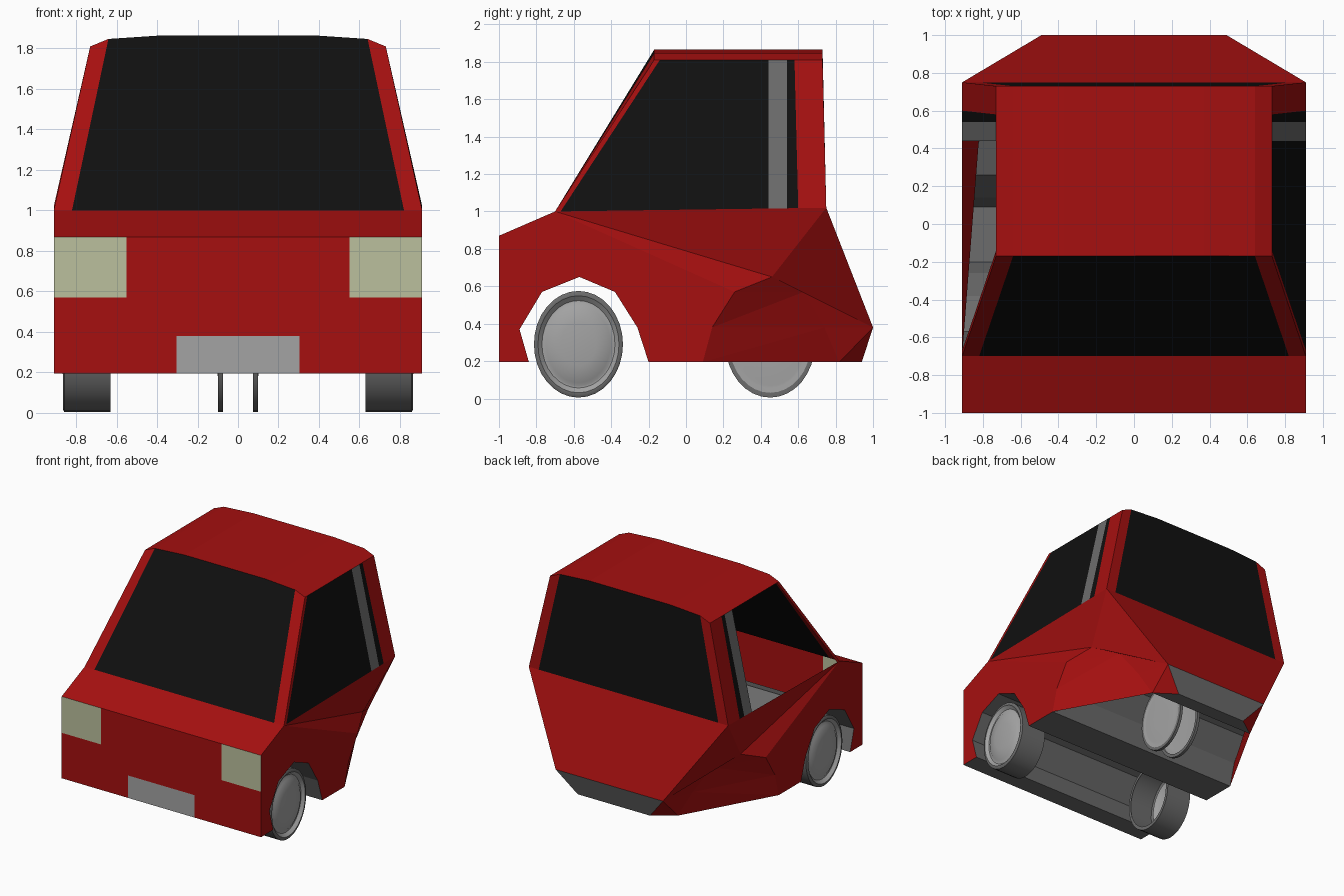
import bpy, bmesh, math
from mathutils import Vector

if "Cube" in bpy.data.objects:
    bpy.data.objects.remove(bpy.data.objects["Cube"])


def material(name, color):
    m = bpy.data.materials.new(name)
    m.use_nodes = True
    m.diffuse_color = (*color, 1)
    m.node_tree.nodes["Principled BSDF"].inputs["Base Color"].default_value = (*color, 1)
    return m


MATS = [
    material("red paint", (0.38, 0.005, 0.005)),
    material("black glass", (0.005, 0.005, 0.005)),
    material("dark grey", (0.15, 0.15, 0.15)),
    material("light grey", (0.37, 0.37, 0.37)),
    material("pale headlight", (0.5, 0.53, 0.34)),
]
RED, GLASS, DARK, LIGHT, LAMP = range(5)
CENTRE = Vector((0, 0, 0.7))


def build(name, faces, outward=True):
    """Make one object from (points, material) faces, turned away from the centre."""
    bm = bmesh.new()
    for points, mat in faces:
        f = bm.faces.new([bm.verts.new(p) for p in points])
        f.material_index = mat
        f.normal_update()
        if outward and f.normal.dot(f.calc_center_median() - CENTRE) < 0:
            f.normal_flip()
    bmesh.ops.remove_doubles(bm, verts=bm.verts, dist=0.0005)
    return finish(name, bm)


def finish(name, bm):
    mesh = bpy.data.meshes.new(name)
    bm.to_mesh(mesh)
    bm.free()
    for m in MATS:
        mesh.materials.append(m)
    ob = bpy.data.objects.new(name, mesh)
    bpy.context.collection.objects.link(ob)
    return ob


def mirror(faces):
    return faces + [([(-x, y, z) for x, y, z in pts], m) for pts, m in faces]


W = 0.91  # half width of the body

# Key points of the side, as (half width, y, z)
nose_low, nose_top = (W, -1, 0.195), (W, -1, 0.87)
sill_front, sill_back = (W, -0.7, 1.0), (W, 0.75, 1.02)
front_arch = [(W, y, z) for y, z in
              [(-0.84, 0.195), (-0.89, 0.37), (-0.77, 0.57), (-0.57, 0.65),
               (-0.38, 0.57), (-0.26, 0.38), (-0.2, 0.195)]]
rear_arch = [(W, 0.09, 0.195), (W, 0.14, 0.38), (W, 0.26, 0.57), (0.82, 0.46, 0.65),
             (0.68, 0.63, 0.57), (0.58, 0.74, 0.38), (0.5, 0.82, 0.195)]
tail_low, tail = (0.33, 0.94, 0.195), (0.49, 1.0, 0.38)


def strip(path, mat):
    """Full-width panels between successive side points."""
    flip = lambda p: (-p[0], p[1], p[2])
    return [([flip(a), flip(b), b, a], mat) for a, b in zip(path, path[1:])]


# Underside with wheel tunnels, and the lower tail
build("underbody", strip([nose_low] + front_arch + rear_arch + [tail_low, tail], DARK), False)
build("tail_panel", strip([tail, sill_back], RED))
build("bonnet", strip([nose_top, sill_front], RED))

# Front panel, cut into cells for headlights and plate
xs = [-W, -0.55, -0.305, 0.305, 0.55, W]
zs = [0.195, 0.38, 0.57, 0.87]
front = []
for i in range(len(xs) - 1):
    for j in range(len(zs) - 1):
        x0, x1, z0, z1 = xs[i], xs[i + 1], zs[j], zs[j + 1]
        mat = LAMP if i in (0, 4) and j == 2 else LIGHT if i == 2 and j == 0 else RED
        front.append(([(x0, -1, z0), (x1, -1, z0), (x1, -1, z1), (x0, -1, z1)], mat))
build("front_panel", front)

# Body sides, with the rear arches closed in
fa, ra = front_arch, rear_arch
sides = [
    [nose_low, *fa[:4], sill_front, nose_top],
    [sill_front, fa[3], fa[4], ra[2]],
    [sill_front, ra[2], ra[3]],
    [sill_front, ra[3], sill_back],
    [*fa[4:], *ra[:3]],
    [sill_back, ra[3], tail],
    [ra[3], ra[4], tail],
    [ra[4], ra[5], tail],
    [ra[5], ra[6], tail],
    [ra[6], tail_low, tail],
    [ra[2], ra[3], ra[4]],
    [ra[1], ra[2], ra[4]],
    [ra[1], ra[4], ra[5]],
    [ra[0], ra[1], ra[5]],
    [ra[0], ra[5], ra[6]],
]
build("body_sides", mirror([(s, RED) for s in sides]))

# Roof, slightly arched across
section = [(-0.73, 1.81), (-0.64, 1.847), (-0.37, 1.865),
           (0.37, 1.865), (0.64, 1.847), (0.73, 1.81)]
roof_front, roof_back = -0.17, 0.73
build("roof", [([(a[0], roof_front, a[1]), (b[0], roof_front, b[1]),
                 (b[0], roof_back, b[1]), (a[0], roof_back, a[1])], RED)
               for a, b in zip(section, section[1:])])

# Windscreen and rear window with their corner pillars
for name, sill, top in (("windscreen", sill_front, roof_front),
                        ("rear_window", sill_back, roof_back)):
    y, z = sill[1], sill[2]
    glass = [(0.82, y, z), (-0.82, y, z)] + [(x, top, h) for x, h in section[1:-1]]
    build(name, [(glass, GLASS)])
    pillar = [(0.82, y, z), (W, y, z), (0.73, top, 1.81), (0.64, top, 1.847)]
    build(name + "_pillars", mirror([(pillar, RED)]))

# Cabin sides: pillar, door glass, grey post, quarter glass, rear pillar
low = [-0.7, -0.67, 0.44, 0.54, 0.60, 0.75]
high = [roof_front, -0.14, 0.44, 0.54, 0.58, roof_back]
mats = [RED, GLASS, DARK, GLASS, RED]
sill_z = lambda y: 1.0 + 0.02 * (y + 0.7) / 1.45
for side, name in ((1, "left"), (-1, "right")):
    panels = []
    for i, mat in enumerate(mats):
        if side < 0 and i == 1:
            continue  # this door window is wound down
        a, b = low[i], low[i + 1]
        panels.append(([(side * W, a, sill_z(a)), (side * W, b, sill_z(b)),
                        (side * 0.73, high[i + 1], 1.81), (side * 0.73, high[i], 1.81)], mat))
    build(name + "_cabin_side", panels)

# Wheels: turned profile of (depth, radius), open on the inner side
PROFILE = [(0, 0.9), (0, 1), (0.97, 1), (1, 0.96), (1, 0.91), (0.9, 0.82), (0.9, 0.78),
           (0.95, 0.72), (1.0, 0.4), (1.02, 0)]


def wheel(name, side, inner, outer, y, segments=32):
    bm = bmesh.new()
    rings = []
    for d, r in PROFILE:
        x = side * (inner + (outer - inner) * d)
        angles = [math.tau * k / segments for k in range(segments)]
        rings.append([bm.verts.new((x, y + 0.238 * r * math.cos(t),
                                    0.29 + 0.285 * r * math.sin(t))) for t in angles])
    for i, (a, b) in enumerate(zip(rings, rings[1:])):
        for k in range(segments):
            n = (k + 1) % segments
            quad = [a[k], a[n], b[n], b[k]]
            f = bm.faces.new(quad if side > 0 else quad[::-1])
            f.material_index = DARK if i < 4 else LIGHT
    bmesh.ops.remove_doubles(bm, verts=bm.verts, dist=0.0001)
    ob = finish(name, bm)
    bpy.ops.object.select_all(action="DESELECT")
    ob.select_set(True)
    bpy.context.view_layer.objects.active = ob
    bpy.ops.object.shade_smooth_by_angle(angle=math.radians(40))


for side, name in ((1, "left"), (-1, "right")):
    wheel("front_" + name + "_wheel", side, 0.63, 0.865, -0.575)
    wheel("rear_" + name + "_wheel", side, 0.075, 0.1, 0.45)
